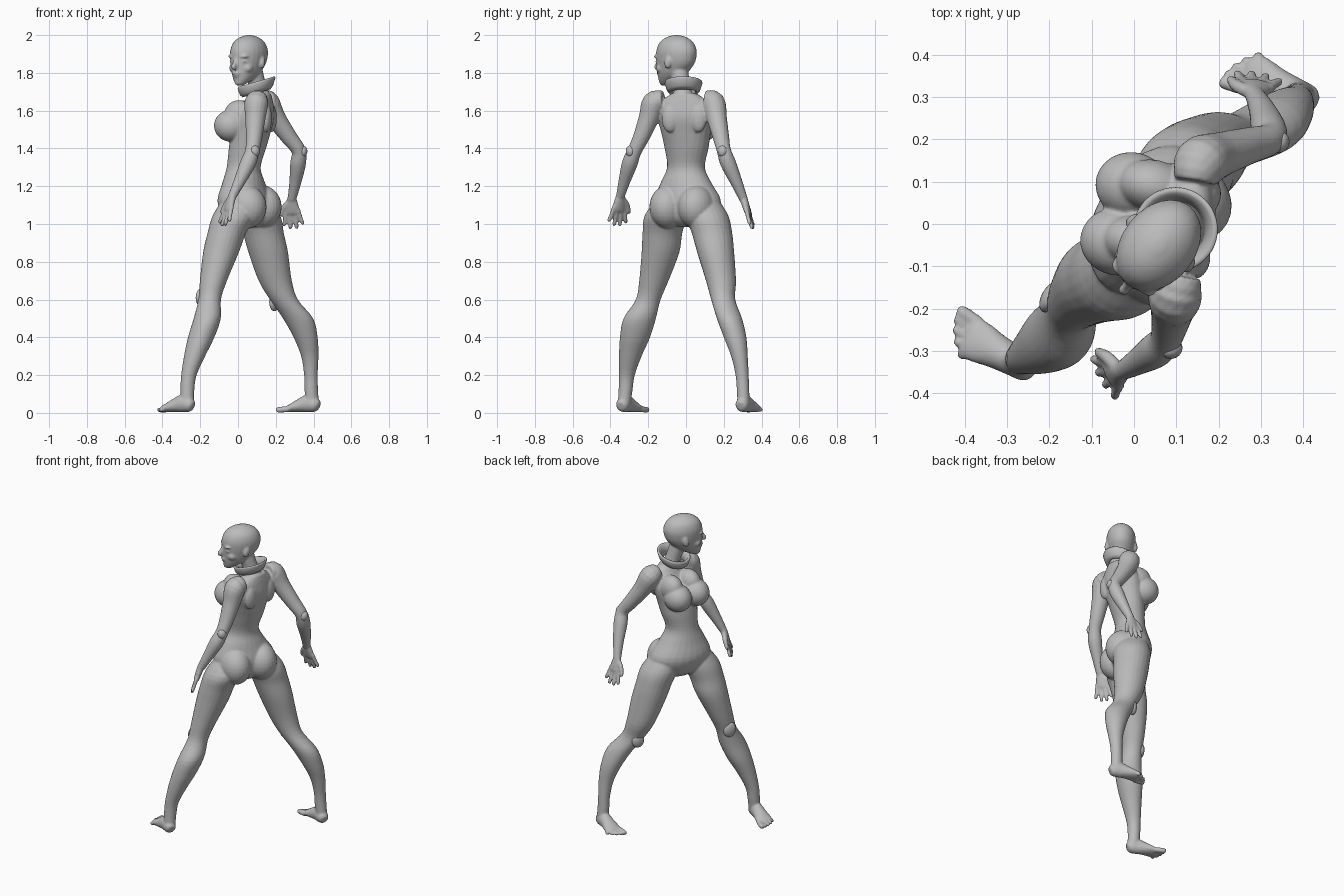
import bpy, bmesh, math
from mathutils import Vector, Matrix

skin = bpy.data.materials.new("clay_grey")
skin.diffuse_color = (0.5, 0.5, 0.5, 1)
UP = Vector((0, 0, 1))
body = bmesh.new()


def heading(deg):
    return Vector((math.cos(math.radians(deg)), math.sin(math.radians(deg)), 0))


def spline(rows, sub=4):
    """Catmull-Rom refinement of rows of numbers."""
    out = []
    for i in range(len(rows) - 1):
        p0, p1, p2, p3 = (rows[max(i - 1, 0)], rows[i], rows[i + 1],
                          rows[min(i + 2, len(rows) - 1)])
        for k in range(sub):
            t = k / sub
            out.append([0.5 * (2 * b + (c - a) * t + (2 * a - 5 * b + 4 * c - d) * t * t
                               + (3 * b - a - 3 * c + d) * t ** 3)
                        for a, b, c, d in zip(p0, p1, p2, p3)])
    return out + [list(rows[-1])]


def loft(bm, rings, n=24):
    """Closed skin over rings given as (centre, half axis u, half axis v)."""
    loops = []
    for c, u, v in rings:
        loops.append([bm.verts.new(c + u * math.cos(2 * math.pi * k / n)
                                   + v * math.sin(2 * math.pi * k / n)) for k in range(n)])
    for a, b in zip(loops, loops[1:]):
        for k in range(n):
            bm.faces.new((a[k], a[(k + 1) % n], b[(k + 1) % n], b[k]))
    bm.faces.new(loops[0][::-1])
    bm.faces.new(loops[-1])


def stack(rows):
    """Horizontal ellipses: z, x, y, half width, half depth, heading."""
    rings = []
    for z, x, y, a, b, deg in spline(rows):
        f = heading(deg)
        rings.append((Vector((x, y, z)), UP.cross(f) * a, f * b))
    loft(body, rings)


def tube(rows, side=Vector((0, 1, 0)), n=16):
    """Tube along a path: x, y, z, half width along side, half thickness."""
    rows = spline([r if len(r) == 5 else (*r, r[3]) for r in rows])
    pts = [Vector(r[:3]) for r in rows]
    rings = []
    for i, r in enumerate(rows):
        t = (pts[min(i + 1, len(pts) - 1)] - pts[max(i - 1, 0)]).normalized()
        v = t.cross(side).normalized()
        rings.append((pts[i], v.cross(t) * r[3], v * r[4]))
    loft(body, rings, n)


def ball(bm, c, size, deg=0, tilt=0):
    """Ellipsoid: size is forward, sideways, up in its heading."""
    m = (Matrix.Translation(c) @ Matrix.Rotation(math.radians(deg), 4, 'Z')
         @ Matrix.Rotation(math.radians(tilt), 4, 'Y') @ Matrix.Diagonal((*size, 1)))
    bmesh.ops.create_uvsphere(bm, u_segments=24, v_segments=14, radius=1, matrix=m)


def finish(bm, name):
    bmesh.ops.recalc_face_normals(bm, faces=bm.faces)
    for f in bm.faces:
        f.smooth = True
    me = bpy.data.meshes.new(name)
    bm.to_mesh(me)
    bm.free()
    me.materials.append(skin)
    ob = bpy.data.objects.new(name, me)
    bpy.context.collection.objects.link(ob)
    return ob


# Torso, twisting from pelvis to chest
stack([(0.985, 0.05, 0.01, 0.07, 0.05, 150), (1.03, 0.045, 0.01, 0.15, 0.10, 150),
       (1.12, 0.035, 0.01, 0.19, 0.125, 150), (1.22, 0.03, 0.0, 0.14, 0.105, 154),
       (1.30, 0.03, 0.0, 0.102, 0.088, 158), (1.40, 0.05, 0.003, 0.118, 0.097, 163),
       (1.48, 0.068, 0.0, 0.132, 0.102, 167), (1.56, 0.09, -0.003, 0.15, 0.10, 169),
       (1.63, 0.115, -0.008, 0.145, 0.07, 170), (1.69, 0.125, -0.01, 0.07, 0.05, 170)])

# Bust, shoulder blades and buttocks
for x, y in ((-0.04, -0.042), (-0.004, 0.09)):
    ball(body, (x, y, 1.52), (0.088, 0.08, 0.084), 168)
    ball(body, (x + 0.05, y, 1.575), (0.085, 0.062, 0.08), 168, -25)
for x, y in ((0.15, -0.085), (0.175, 0.065)):
    ball(body, (x, y, 1.56), (0.03, 0.045, 0.075), 168)
for x, y in ((0.045, -0.095), (0.125, 0.055)):
    ball(body, (x, y, 1.09), (0.11, 0.095, 0.115), 150)

# Legs
stack([(1.16, 0.01, -0.06, 0.07, 0.07, 180), (1.05, -0.02, -0.105, 0.112, 0.112, 180),
       (0.95, -0.06, -0.125, 0.105, 0.102, 180), (0.85, -0.09, -0.135, 0.1, 0.095, 180),
       (0.7, -0.13, -0.17, 0.078, 0.072, 180), (0.6, -0.15, -0.2, 0.066, 0.06, 180),
       (0.5, -0.163, -0.245, 0.086, 0.072, 180), (0.4, -0.195, -0.27, 0.08, 0.07, 180),
       (0.3, -0.23, -0.295, 0.06, 0.056, 180), (0.2, -0.26, -0.313, 0.042, 0.041, 180),
       (0.12, -0.268, -0.32, 0.037, 0.037, 180), (0.04, -0.268, -0.328, 0.034, 0.035, 180)])
stack([(1.16, 0.07, 0.08, 0.07, 0.07, 180), (1.05, 0.11, 0.11, 0.112, 0.112, 180),
       (0.95, 0.135, 0.138, 0.107, 0.108, 180), (0.85, 0.16, 0.157, 0.098, 0.105, 180),
       (0.7, 0.197, 0.185, 0.08, 0.088, 180), (0.6, 0.243, 0.197, 0.064, 0.074, 180),
       (0.5, 0.318, 0.23, 0.067, 0.08, 180), (0.4, 0.358, 0.26, 0.06, 0.064, 180),
       (0.3, 0.38, 0.283, 0.044, 0.046, 180), (0.2, 0.386, 0.297, 0.035, 0.036, 180),
       (0.12, 0.388, 0.302, 0.033, 0.036, 180), (0.04, 0.395, 0.305, 0.033, 0.034, 180)])


def foot(heel, deg, inner):
    """Foot with toes; inner is +1 when the big toe is left of the heading."""
    f, h = heading(deg), Vector((*heel, 0))
    s = UP.cross(f) * inner
    rows = []
    for d, z, a, b in ((0.0, 0.035, 0.02, 0.022), (0.015, 0.04, 0.034, 0.036),
                       (0.06, 0.05, 0.038, 0.047), (0.1, 0.042, 0.042, 0.038),
                       (0.14, 0.03, 0.05, 0.027), (0.175, 0.02, 0.052, 0.018)):
        rows.append((*(h + f * d + UP * z), a, b))
    tube(rows, s)
    for k in range(5):
        off = 0.042 - 0.0215 * k
        tip = 0.226 - 0.003 * k * k
        r = 0.016 if k == 0 else 0.0115
        tube([(*(h + f * d + s * off * w + UP * z), q) for d, w, z, q in
              ((0.16, 0.9, 0.02, r), (tip - 0.012, 1.05, 0.016, r), (tip, 1.05, 0.014, r * 0.6))],
             s, 10)


foot((-0.238, -0.347), 152, -1)
foot((0.428, 0.287), 156, 1)

# Arms
tube([(0.11, -0.12, 1.655, 0.05), (0.098, -0.168, 1.642, 0.064), (0.092, -0.197, 1.56, 0.054),
      (0.085, -0.237, 1.46, 0.044), (0.075, -0.273, 1.385, 0.038), (0.052, -0.298, 1.32, 0.042),
      (0.01, -0.325, 1.23, 0.032), (-0.028, -0.347, 1.15, 0.023)])
tube([(0.145, 0.1, 1.655, 0.05), (0.157, 0.143, 1.642, 0.064), (0.2, 0.163, 1.56, 0.054),
      (0.27, 0.185, 1.46, 0.044), (0.32, 0.2, 1.39, 0.038), (0.318, 0.224, 1.32, 0.042),
      (0.303, 0.268, 1.22, 0.032), (0.285, 0.305, 1.13, 0.023)])


def hand(wrist, aim, side):
    """Palm, four fanned fingers and a thumb on the given side."""
    w, d, s = Vector(wrist), Vector(aim).normalized(), Vector(side).normalized()
    curl = d.cross(s)
    tube([(*(w + d * t), a, b) for t, a, b in
          ((-0.01, 0.022, 0.021), (0.03, 0.032, 0.02), (0.07, 0.04, 0.017), (0.085, 0.034, 0.014))], s)
    for k in range(4):
        o = 0.033 - 0.022 * k
        reach = (0.155, 0.17, 0.168, 0.145)[k]
        tube([(*(w + d * t + s * o * q), r) for t, q, r in
              ((0.06, 0.9, 0.012), (0.11, 1.25, 0.0115), (reach - 0.01, 1.5, 0.011), (reach, 1.5, 0.006))],
             curl, 10)
    tube([(*(w + d * t + s * o), r) for t, o, r in
          ((0.015, 0.012, 0.016), (0.05, 0.045, 0.015), (0.09, 0.062, 0.011), (0.1, 0.065, 0.006))],
         curl, 10)


hand((-0.03, -0.347, 1.15), (-0.3, -0.12, -1), (-0.45, 0.85, 0))
hand((0.285, 0.305, 1.135), (0.06, 0.3, -1), (-1, 0.15, 0))

# Head and neck
F = heading(232)
L = UP.cross(F)
C = Vector((0.055, -0.055, 0))
tube([(0.13, -0.01, 1.64, 0.056), (0.107, -0.02, 1.72, 0.046), (0.085, -0.035, 1.8, 0.048),
      (0.075, -0.04, 1.85, 0.045)])
stack([(z, *(C + F * f).xy, a, b, 232) for z, f, a, b in
       ((1.732, 0.072, 0.014, 0.014), (1.75, 0.06, 0.035, 0.04), (1.79, 0.028, 0.062, 0.08),
        (1.84, 0.004, 0.078, 0.108), (1.88, -0.004, 0.086, 0.117), (1.92, -0.006, 0.087, 0.117),
        (1.96, -0.006, 0.074, 0.098), (1.987, -0.006, 0.045, 0.062), (2.0, -0.006, 0.012, 0.016))])


def on_head(f, side, z):
    return C + F * f + L * side + UP * z


# Face: nose, lips, chin, eyes, brows, cheeks, ears
tube([(*on_head(f, 0, z), r) for f, z, r in
      ((0.106, 1.875, 0.009), (0.118, 1.85, 0.011), (0.128, 1.832, 0.014), (0.118, 1.822, 0.011))], L, 10)
ball(body, on_head(0.104, 0, 1.798), (0.015, 0.026, 0.008), 232)
ball(body, on_head(0.1, 0, 1.785), (0.014, 0.022, 0.008), 232)
ball(body, on_head(0.083, 0, 1.75), (0.02, 0.022, 0.018), 232)
for sg in (-1, 1):
    ball(body, on_head(0.088, 0.036 * sg, 1.86), (0.014, 0.019, 0.009), 232)
    ball(body, on_head(0.09, 0.036 * sg, 1.887), (0.02, 0.03, 0.008), 232)
    ball(body, on_head(0.06, 0.046 * sg, 1.825), (0.032, 0.026, 0.026), 232)
    ball(body, on_head(-0.015, 0.084 * sg, 1.857), (0.02, 0.013, 0.034), 232 + 18 * sg, -12)

# Fuse all body volumes into one smooth skin
figure = finish(body, "body")
rm = figure.modifiers.new("fuse", 'REMESH')
rm.mode = 'VOXEL'
rm.voxel_size = 0.006
rm.use_smooth_shade = True
sm = figure.modifiers.new("relax", 'SMOOTH')
sm.factor = 0.5
sm.iterations = 5

# Flared collar, tilted up at the nape
bm = bmesh.new()
N = 48
profile = ((0.076, -0.04), (0.09, -0.025), (0.103, 0.012), (0.1, 0.022), (0.088, 0.018), (0.062, -0.03))
loops = []
for k in range(N):
    d = heading(360 * k / N)
    loops.append([bm.verts.new(Vector((0.098, -0.013, 1.732 + z)) + d * r * 0.97
                               + UP * d.x * r * 0.28) for r, z in profile])
for k in range(N):
    a, b = loops[k], loops[(k + 1) % N]
    for j in range(len(profile)):
        i = (j + 1) % len(profile)
        bm.faces.new((a[j], a[i], b[i], b[j]))
finish(bm, "collar")

# Rounded joint pads
for name, c, r, deg in (("left_knee_pad", (-0.196, -0.172, 0.61), 0.048, 150),
                        ("right_knee_pad", (0.193, 0.222, 0.585), 0.046, 148),
                        ("left_elbow_pad", (0.09, -0.296, 1.385), 0.03, -58),
                        ("right_elbow_pad", (0.345, 0.193, 1.385), 0.03, -20)):
    bm = bmesh.new()
    ball(bm, c, (0.022, r * 0.85, r), deg)
    finish(bm, name)
